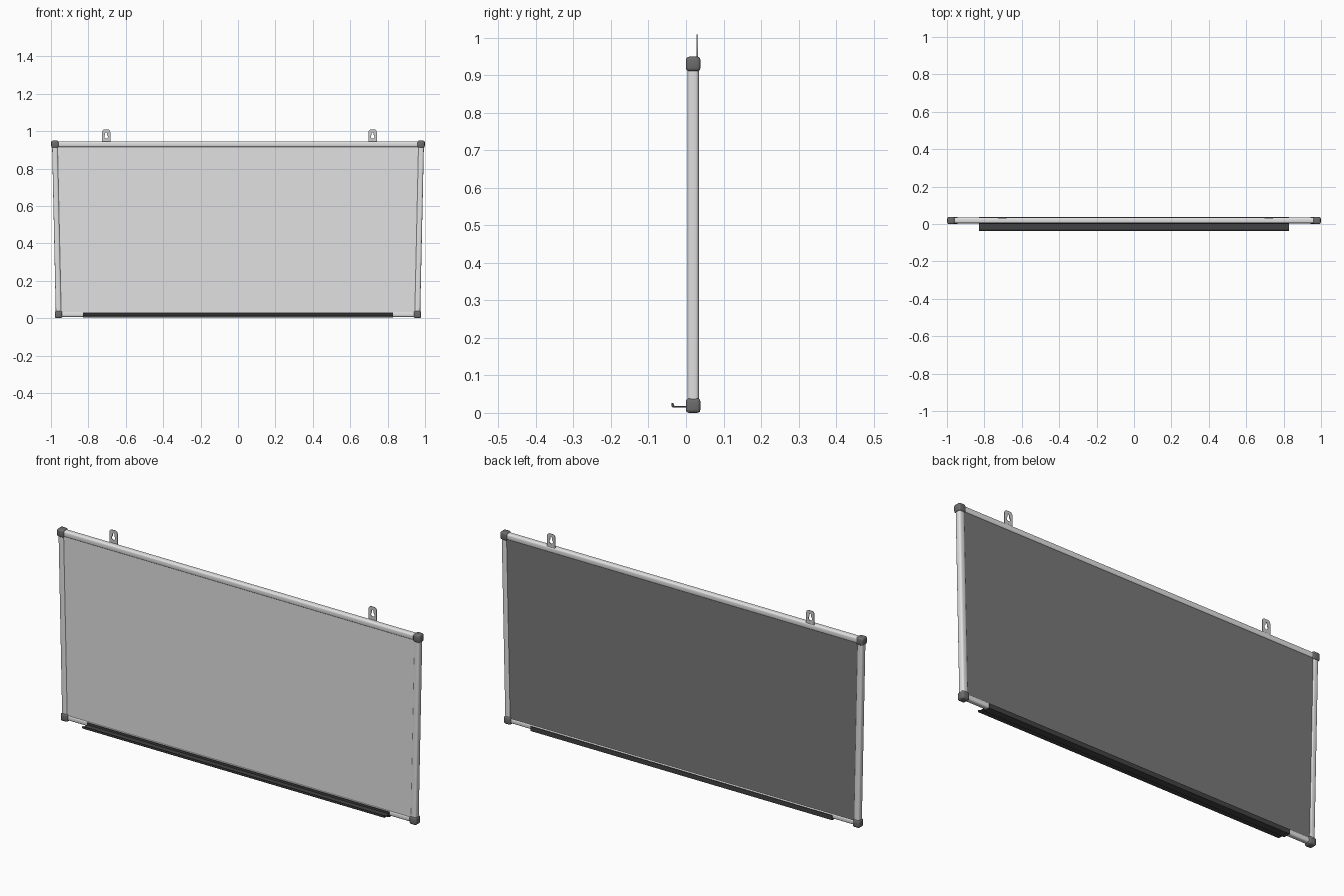
import bpy, bmesh, math
from mathutils import Vector, Matrix

if "Cube" in bpy.data.objects:
    bpy.data.objects.remove(bpy.data.objects["Cube"])


def mat(name, v):
    m = bpy.data.materials.new(name)
    m.diffuse_color = (v, v, v, 1)
    m.use_nodes = True
    m.node_tree.nodes["Principled BSDF"].inputs["Base Color"].default_value = m.diffuse_color
    return m


WHITE = mat("board_white", 0.75)
BACK = mat("back_dark_grey", 0.19)
METAL = mat("aluminium", 0.75)
CORNER = mat("corner_grey", 0.15)
BLACK = mat("tray_black", 0.055)
TAB = mat("tab_metal", 0.6)

YC = 0.019                    # depth centre of the frame
TOP_X, BOT_X = 0.979, 0.959   # the board narrows towards the bottom
TOP_Z, BOT_Z = 0.930, 0.020


def finish(name, bm, *mats, smooth=True):
    bmesh.ops.recalc_face_normals(bm, faces=bm.faces)
    me = bpy.data.meshes.new(name)
    bm.to_mesh(me)
    bm.free()
    ob = bpy.data.objects.new(name, me)
    bpy.context.collection.objects.link(ob)
    for m in mats:
        me.materials.append(m)
    if smooth:
        bpy.ops.object.select_all(action='DESELECT')
        ob.select_set(True)
        bpy.context.view_layer.objects.active = ob
        bpy.ops.object.shade_smooth_by_angle(angle=math.radians(35))
    return ob


def sweep(name, profile, a, b, m):
    """Extrude a profile of (y, offset) points from a to b; all bars lie in the xz plane."""
    a, b = Vector(a), Vector(b)
    side = Vector((0, 1, 0)).cross((b - a).normalized())
    bm = bmesh.new()
    face = bm.faces.new([bm.verts.new(a + Vector((0, y, 0)) + side * o) for y, o in profile])
    ext = bmesh.ops.extrude_face_region(bm, geom=[face], use_keep_orig=True)
    bmesh.ops.translate(bm, vec=b - a, verts=[v for v in ext["geom"] if isinstance(v, bmesh.types.BMVert)])
    return finish(name, bm, m)


def rounded_square(half, r, n=4):
    pts = []
    for k, (sx, sy) in enumerate(((1, 1), (-1, 1), (-1, -1), (1, -1))):
        for i in range(n + 1):
            t = math.pi / 2 * (k + i / n)
            pts.append((sx * (half - r) + r * math.cos(t), sy * (half - r) + r * math.sin(t)))
    return pts


# Writing panel: light front, dark back
bm = bmesh.new()
front = bm.faces.new([bm.verts.new((x, 0.009, z)) for x, z in
                      ((-BOT_X, BOT_Z), (BOT_X, BOT_Z), (TOP_X, TOP_Z), (-TOP_X, TOP_Z))])
ext = bmesh.ops.extrude_face_region(bm, geom=[front], use_keep_orig=True)
bmesh.ops.translate(bm, vec=(0, 0.021, 0), verts=[v for v in ext["geom"] if isinstance(v, bmesh.types.BMVert)])
bmesh.ops.recalc_face_normals(bm, faces=bm.faces)
for f in bm.faces:
    f.material_index = 1 if f.normal.y > 0.5 else 0
finish("panel", bm, WHITE, BACK, smooth=False)

# Frame bars
bar = rounded_square(0.015, 0.009)
sweep("top_bar", bar, (-TOP_X, YC, TOP_Z), (TOP_X, YC, TOP_Z), METAL)
sweep("bottom_bar", rounded_square(0.013, 0.008), (-BOT_X, YC, BOT_Z), (BOT_X, YC, BOT_Z), METAL)
for s, side in ((-1, "left"), (1, "right")):
    sweep(side + "_bar", bar, (s * BOT_X, YC, BOT_Z), (s * TOP_X, YC, TOP_Z), METAL)
    # Rounded corner caps
    for x, z, level in ((BOT_X, 0.0195, "bottom"), (TOP_X, TOP_Z, "top")):
        bm = bmesh.new()
        bmesh.ops.create_cube(bm, size=0.039, matrix=Matrix.Translation((s * x, YC, z)))
        bmesh.ops.bevel(bm, geom=bm.edges[:], offset=0.009, segments=3, profile=0.5, affect='EDGES')
        finish(f"{level}_{side}_corner", bm, CORNER)

# Pen tray: shelf with raised lip, clipped round the bottom bar
tray = [(-0.038, 0.026), (-0.034, 0.026), (-0.031, 0.019), (0.001, 0.019), (0.001, 0.029),
        (0.005, 0.029), (0.005, 0.006), (0.034, 0.006), (0.034, 0.026), (0.037, 0.026),
        (0.037, 0.003), (0.001, 0.003), (0.001, 0.014), (-0.035, 0.014), (-0.038, 0.017)]
sweep("pen_tray", [(y, -z) for y, z in tray], (-0.83, 0, 0), (0.83, 0, 0), BLACK)


# Hanging tabs with keyhole
def arc(cx, cz, r, a0, a1, n):
    return [(cx + r * math.cos(math.radians(a0 + (a1 - a0) * i / n)),
             cz + r * math.sin(math.radians(a0 + (a1 - a0) * i / n))) for i in range(n + 1)]


outline = [(-0.022, 0.935), (0.022, 0.935)] + arc(0.008, 0.995, 0.014, 0, 90, 6) + arc(-0.008, 0.995, 0.014, 90, 180, 6)
keyhole = arc(0, 0.970, 0.010, 120, 420, 16) + arc(0, 0.989, 0.005, 0, 180, 8)
for x, side in ((-0.705, "left"), (0.72, "right")):
    cu = bpy.data.curves.new(side + "_hanging_tab", 'CURVE')
    cu.dimensions = '2D'
    cu.fill_mode = 'BOTH'
    cu.extrude = 0.0015
    for pts in (outline, keyhole):
        sp = cu.splines.new('POLY')
        sp.points.add(len(pts) - 1)
        for p, (px, pz) in zip(sp.points, pts):
            p.co = (px, pz, 0, 1)
        sp.use_cyclic_u = True
    cu.materials.append(TAB)
    ob = bpy.data.objects.new(side + "_hanging_tab", cu)
    ob.location = (x, 0.030, 0)
    ob.rotation_euler = (math.pi / 2, 0, 0)
    bpy.context.collection.objects.link(ob)
    bpy.ops.object.select_all(action='DESELECT')
    ob.select_set(True)
    bpy.context.view_layer.objects.active = ob
    bpy.ops.object.convert(target='MESH')
